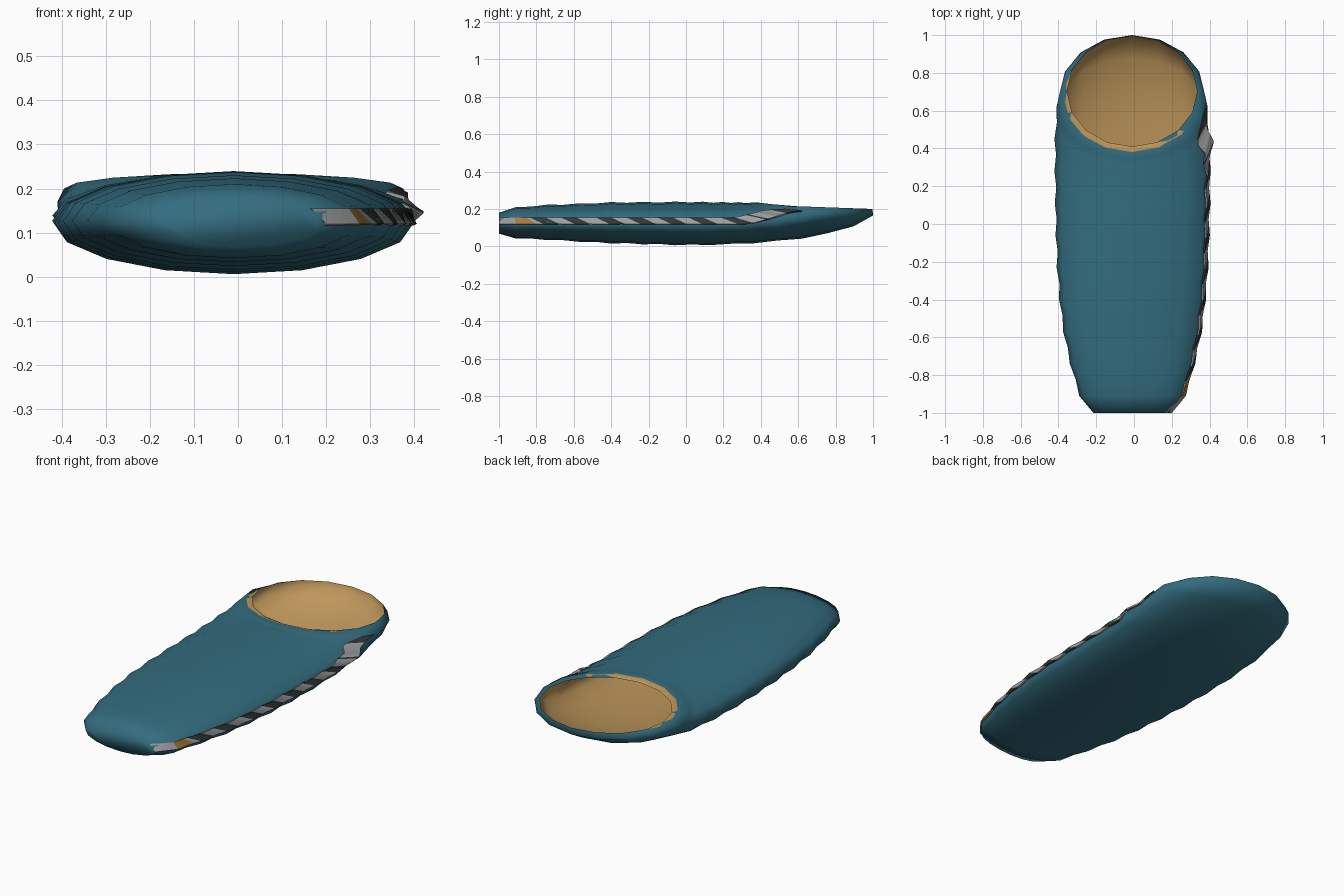
import bpy, bmesh, math

if "Cube" in bpy.data.objects:
    bpy.data.objects.remove(bpy.data.objects["Cube"])

SIDES = 16


def material(name, rgb):
    m = bpy.data.materials.new(name)
    m.diffuse_color = (*rgb, 1)
    m.use_nodes = True
    m.node_tree.nodes["Principled BSDF"].inputs["Base Color"].default_value = m.diffuse_color
    return m


TEAL = material("teal fabric", (0.033, 0.15, 0.21))
TAN = material("tan lining", (0.52, 0.31, 0.105))
GREY = material("zip grey", (0.34, 0.34, 0.35))
DARK = material("zip charcoal", (0.03, 0.036, 0.036))
GOLD = material("zip slider gold", (0.38, 0.19, 0.04))


def lerp_table(table, x):
    """Piecewise linear lookup; each row is (x, value...)."""
    x = min(max(x, table[0][0]), table[-1][0])
    for a, b in zip(table, table[1:]):
        if x <= b[0]:
            t = (x - a[0]) / (b[0] - a[0])
            return [p + (q - p) * t for p, q in zip(a[1:], b[1:])]


# profiles along the bag: half width, top height, bottom height
WIDTH = [(-1, .205), (-.91, .28), (-.74, .33), (-.57, .366), (-.4, .387),
         (-.23, .4), (0, .408), (.3, .412), (.5, .411), (.62, .4)]
TOP = [(-1, .18), (-.91, .21), (-.74, .223), (-.4, .237), (0, .24), (.3, .236), (.4, .23)]
BOTTOM = [(-1, .068), (-.91, .042), (-.74, .033), (-.4, .015), (0, .004),
          (.25, .009), (.45, .022), (.7, .05), (.9, .108)]


def station(s, puff):
    """Cross-section that leans back progressively towards the hood."""
    lean = .33 * (max(s, 0) / .7) ** 1.5
    yt, yb = s - lean, s + lean
    zt, zb = lerp_table(TOP, yt)[0], lerp_table(BOTTOM, yb)[0]
    mid, half = (zt + zb) / 2, (zt - zb) / 2 * puff
    return (s, yt, yb, mid + half, mid - half, lerp_table(WIDTH, s)[0] * (1 - (1 - puff) * .5))


# quilted ridges and valleys, then hood edge and rim
rings = [station(-1, 1)]
for k in range(10):
    rings.append(station(-.91 + .17 * k, 1))
    if k < 9:
        rings.append(station(-.825 + .17 * k, .955))
rings.append((.68, .375, 1.0, .235, .165, .385))
rings.append((.703, .41, .997, .221, .2, .345))


def surface_point(ring, a, shrink=1.0, lift=0.0):
    yt, yb, zt, zb, hw = ring
    c, s = math.cos(a), math.sin(a) * shrink
    return (-.01 + (hw * shrink + lift) * c,
            (yt + yb) / 2 + s * (yt - yb) / 2,
            (zt + zb) / 2 + s * (zt - zb) / 2)


def finish(bm, name, mats):
    mesh = bpy.data.meshes.new(name)
    bm.to_mesh(mesh)
    bm.free()
    for m in mats:
        mesh.materials.append(m)
    ob = bpy.data.objects.new(name, mesh)
    bpy.context.collection.objects.link(ob)
    return ob


def loft(name, sections, shrinks, mat, inward=False):
    bm = bmesh.new()
    loops = [[bm.verts.new(surface_point(r[1:], 2 * math.pi * i / SIDES, f))
              for i in range(SIDES)] for r, f in zip(sections, shrinks)]
    for a, b in zip(loops, loops[1:]):
        for i in range(SIDES):
            j = (i + 1) % SIDES
            quad = (a[i], a[j], b[j], b[i])
            bm.faces.new(quad if inward else quad[::-1])
    bm.faces.new(loops[0][::-1] if inward else loops[0])
    # outward winding for the shell, inward-facing for the lining
    bm.normal_update()
    cap = min(bm.faces, key=lambda f: f.calc_center_median().y)
    if (cap.normal.y > 0) != inward:
        bmesh.ops.reverse_faces(bm, faces=bm.faces[:])
    for f in bm.faces:
        f.smooth = True
    return finish(bm, name, [mat])


# outer quilted shell and inner pocket meeting at the rim
loft("outer_shell", rings, [1] * len(rings), TEAL)
inner = rings[1:]
loft("inner_lining", inner, [.94] * (len(inner) - 2) + [.96, 1], TAN, inward=True)

# side zip: striped tape following the right flank, rising to the opening
ZIP_LOW = [(-1, .12), (.33, .12), (.5, .158), (.66, .193)]
ZIP_HIGH = [(-1, .155), (.28, .155), (.5, .19), (.66, .203)]


def zip_point(s, table):
    ring = lerp_table(rings, s)
    zt, zb = ring[2:4]
    z = lerp_table(table, s)[0]
    sine = min(max((z - (zt + zb) / 2) / ((zt - zb) / 2), -.9), .9)
    lift = .006 + .018 * max(0, 1 - abs(s - .45) / .11)
    return surface_point(ring, math.asin(sine), 1, lift)


def zip_colour(s):
    if s < -.92:
        return 0
    if s < -.85:
        return 2
    if s > .38:
        return 1 if s > .57 else 0
    return 1 if ((s + .83) % .17) < .08 and s > -.835 else 0


bm = bmesh.new()
STEPS = 80
pairs = []
for i in range(STEPS + 1):
    s = -1 + 1.65 * i / STEPS
    slant = .075 * min(1, max(0, s + .93) / .1) * min(1, max(0, (.65 - s) / .25))
    pairs.append((s, bm.verts.new(zip_point(s + slant, ZIP_LOW)),
                  bm.verts.new(zip_point(s, ZIP_HIGH))))
for (s0, a, b), (s1, c, d) in zip(pairs, pairs[1:]):
    f = bm.faces.new((a, c, d, b))
    f.material_index = zip_colour((s0 + s1) / 2)
zip_tape = finish(bm, "side_zip", [GREY, DARK, GOLD])
solid = zip_tape.modifiers.new("thickness", 'SOLIDIFY')
solid.thickness = .008
solid.offset = -1
